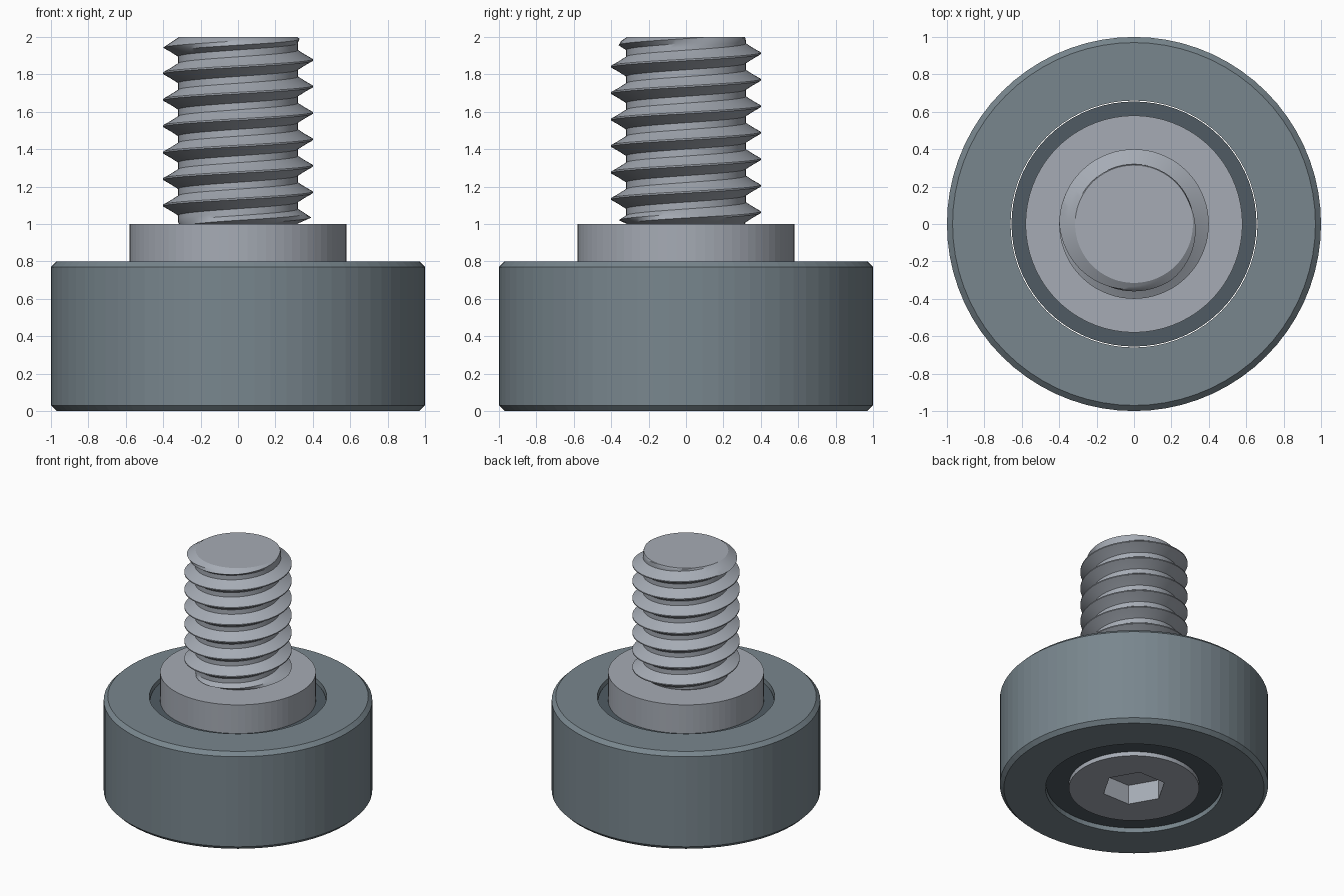
import bpy, bmesh
from math import pi, cos, sin

if "Cube" in bpy.data.objects:
    bpy.data.objects.remove(bpy.data.objects["Cube"], do_unlink=True)


def material(name, rgb):
    mat = bpy.data.materials.new(name)
    mat.use_nodes = True
    mat.diffuse_color = (*rgb, 1)
    mat.node_tree.nodes["Principled BSDF"].inputs["Base Color"].default_value = (*rgb, 1)
    return mat


steel = material("light steel", (0.38, 0.41, 0.46))
dark_steel = material("dark blue steel", (0.19, 0.24, 0.27))
seal_grey = material("seal grey", (0.08, 0.105, 0.125))


def finish(name, bm, mat):
    bmesh.ops.remove_doubles(bm, verts=bm.verts, dist=1e-5)
    bmesh.ops.recalc_face_normals(bm, faces=bm.faces)
    mesh = bpy.data.meshes.new(name)
    bm.to_mesh(mesh)
    bm.free()
    mesh.materials.append(mat)
    obj = bpy.data.objects.new(name, mesh)
    bpy.context.collection.objects.link(obj)
    return obj


def lathe(name, profile, mat, steps=72):
    """Spin a closed (radius, height) profile around the z axis."""
    bm = bmesh.new()
    verts = [bm.verts.new((r, 0, z)) for r, z in profile]
    edges = [bm.edges.new((verts[i - 1], verts[i])) for i in range(len(verts))]
    bmesh.ops.spin(bm, geom=verts + edges, cent=(0, 0, 0), axis=(0, 0, 1),
                   angle=2 * pi, steps=steps)
    return finish(name, bm, mat)


def cylinder(name, radius, low, high, mat, sides=72):
    bm = bmesh.new()
    bmesh.ops.create_cone(bm, cap_ends=True, segments=sides, radius1=radius,
                          radius2=radius, depth=high - low)
    bmesh.ops.translate(bm, verts=bm.verts, vec=(0, 0, (low + high) / 2))
    return finish(name, bm, mat)


# Roller: outer ring with chamfered rims, and the recessed seal inside it
lathe("outer_ring", [(0.66, 0), (0.97, 0), (1, 0.03), (1, 0.77), (0.97, 0.8), (0.66, 0.8)],
      dark_steel)
lathe("seal", [(0.45, 0.035), (0.655, 0.035), (0.655, 0.765), (0.45, 0.765)], seal_grey)

# Stud: collar on top, head underneath with a hexagonal socket
cylinder("collar", 0.58, 0.7, 1.0, steel)
head = cylinder("head", 0.485, 0, 0.5, steel)
socket = cylinder("socket_cutter", 0.24, -0.2, 0.16, steel, 6)
for v in socket.data.vertices:  # turn a corner onto the x axis
    v.co.x, v.co.y = v.co.y, -v.co.x
socket.hide_render = True
socket.hide_viewport = True
cut = head.modifiers.new("socket", "BOOLEAN")
cut.operation = "DIFFERENCE"
cut.solver = "EXACT"
cut.object = socket


# Threaded shank: helical rows clamped to the shank ends, tapering to the core
def threaded_shank(core, crest, low, high, pitch, phase, steps=72):
    tooth = [(0, crest), (0.06, crest), (0.22, (core + crest) / 2), (0.4, core),
             (0.52, core), (0.66, core), (0.84, (core + crest) / 2)]
    turns = range(-2, int((high - low) / pitch) + 3)
    rows = [(n + f, r) for n in turns for f, r in tooth]
    bm = bmesh.new()
    grid = []
    for i in range(steps + 1):
        angle = 2 * pi * i / steps
        column = []
        for turn, r in rows:
            z = phase + pitch * (turn - 0.03 + i / steps)
            z = min(max(z, low), high)
            r = min(r, core - 0.005 + 1.5 * min(high - z, 1.5 * (z - low)))
            column.append(bm.verts.new((r * cos(angle), r * sin(angle), z)))
        grid.append(column)
    for a, b in zip(grid, grid[1:]):
        for j in range(len(rows) - 1):
            bm.faces.new((a[j], b[j], b[j + 1], a[j + 1]))
    bm.faces.new([c[-1] for c in grid[:-1]])
    bmesh.ops.remove_doubles(bm, verts=bm.verts, dist=1e-5)
    bmesh.ops.dissolve_degenerate(bm, edges=bm.edges, dist=1e-5)
    return finish("threaded_shank", bm, steel)


shank = threaded_shank(0.32, 0.4, 1.0, 2.0, 0.1415, 1.028)
bpy.ops.object.select_all(action="DESELECT")
shank.select_set(True)
bpy.context.view_layer.objects.active = shank
bpy.ops.object.shade_smooth_by_angle(angle=pi / 6)
